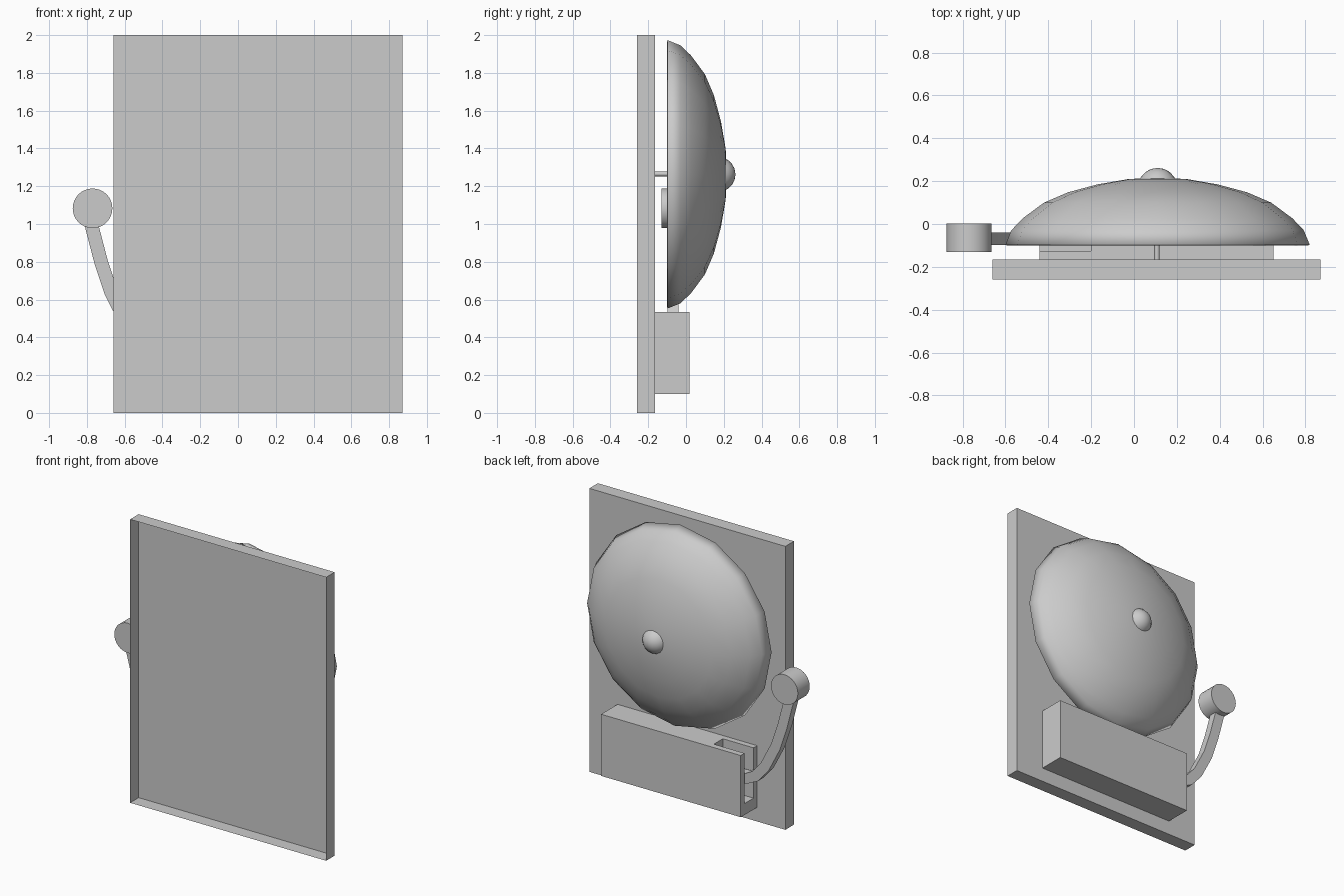
import bpy, bmesh, math
from mathutils import Vector

if "Cube" in bpy.data.objects:
    bpy.data.objects.remove(bpy.data.objects["Cube"])

CX, CZ = 0.11, 1.263          # bell axis


def make(name, bm, smooth=None):
    bmesh.ops.recalc_face_normals(bm, faces=bm.faces)
    me = bpy.data.meshes.new(name)
    bm.to_mesh(me)
    bm.free()
    ob = bpy.data.objects.new(name, me)
    bpy.context.collection.objects.link(ob)
    if smooth:
        bpy.ops.object.select_all(action='DESELECT')
        ob.select_set(True)
        bpy.context.view_layer.objects.active = ob
        bpy.ops.object.shade_smooth_by_angle(angle=math.radians(smooth))
    return ob


def lathe(name, profile, cx, cz, n, smooth=40):
    """Spin (radius, y) points about an axis parallel to y."""
    bm = bmesh.new()
    vs = [bm.verts.new((cx + r, y, cz)) for r, y in profile]
    es = [bm.edges.new(p) for p in zip(vs, vs[1:])]
    bmesh.ops.spin(bm, geom=vs + es, cent=(cx, 0, cz), axis=(0, 1, 0),
                   angle=math.tau, steps=n, use_duplicate=False)
    bmesh.ops.remove_doubles(bm, verts=bm.verts, dist=1e-4)
    return make(name, bm, smooth)


def prism(name, outline, d0, d1, axis):
    """Extrude a 2D outline: axis 'y' takes (x, z), axis 'z' takes (x, y)."""
    bm = bmesh.new()
    put = (lambda a, b, d: (a, d, b)) if axis == 'y' else (lambda a, b, d: (a, b, d))
    f = bm.faces.new([bm.verts.new(put(a, b, d0)) for a, b in outline])
    ext = bmesh.ops.extrude_face_region(bm, geom=[f], use_keep_orig=True)
    move = Vector(put(0, 0, d1 - d0))
    bmesh.ops.translate(bm, vec=move,
                        verts=[v for v in ext['geom'] if isinstance(v, bmesh.types.BMVert)])
    return bm


# Backing plate: shallow tray, open on the wall side
bm = prism("", [(-.66, 0), (.87, 0), (.87, 2), (-.66, 2)], -.26, -.165, 'y')
bmesh.ops.delete(bm, geom=[f for f in bm.faces if f.calc_center_median().y < -.25],
                 context='FACES')
make("backing_plate", bm)

# Mechanism housing: solid base with a U-shaped upper part leaving the arm slot
X0, X1, Y0, Y1 = -.44, .65, -.165, .018
XS, YA, YB, ZF = -.20, -.125, -.025, .18
bm = prism("", [(X0, Y0), (X1, Y0), (X1, Y1), (X0, Y1),
                (X0, YB), (XS, YB), (XS, YA), (X0, YA)], ZF, .535, 'z')
bmesh.ops.delete(bm, geom=[f for f in bm.faces if f.calc_center_median().z < ZF + .01],
                 context='FACES')
low = [(X0, Y0), (X1, Y0), (X1, Y1), (X0, Y1)]
a = [bm.verts.new((x, y, .1)) for x, y in low]
b = [bm.verts.new((x, y, ZF)) for x, y in low]
bm.faces.new(a)
for i in range(4):
    j = (i + 1) % 4
    bm.faces.new((a[i], a[j], b[j], b[i]))
# slot floor
bm.faces.new([bm.verts.new((x, y, ZF)) for x, y in
              [(X0, YA), (XS, YA), (XS, YB), (X0, YB)]])
bmesh.ops.remove_doubles(bm, verts=bm.verts, dist=1e-4)
make("mechanism_housing", bm)

# Bell dome: thin 16-sided shell
dome = lathe("bell_dome", [(.71, -.097), (.683, -.03), (.63, .026), (.53, .10),
                           (.418, .148), (.28, .185), (.135, .21), (0, .216)],
             CX, CZ, 16, 50)
sol = dome.modifiers.new("thickness", 'SOLIDIFY')
sol.thickness = .008
sol.offset = -1

# Rounded nut and mounting rod
lathe("bell_nut", [(.085, .205), (.076, .222), (.056, .243), (.03, .257), (0, .262)],
      CX, CZ, 16, 60)
lathe("bell_rod", [(0, -.165), (.0125, -.165), (.0125, .21), (0, .21)], CX - .003, CZ + .002, 12)

# Hammer head
lathe("hammer_head", [(0, -.13), (.105, -.13), (.105, .002), (0, .002)], -.77, 1.083, 32)

# Curved hammer arm: offset a centre path to both sides, then extrude
path = [Vector(p) for p in [(-.785, 1.06), (-.772, .98), (-.725, .80), (-.67, .635),
                            (-.585, .47), (-.51, .385), (-.44, .35), (-.2, .345)]]
left, right = [], []
for i, p in enumerate(path):
    t = (path[min(i + 1, len(path) - 1)] - path[max(i - 1, 0)]).normalized()
    n = Vector((-t.y, t.x)) * .036
    left.append(p + n)
    right.append(p - n)
make("hammer_arm", prism("", left + right[::-1], -.097, -.04, 'y'))
